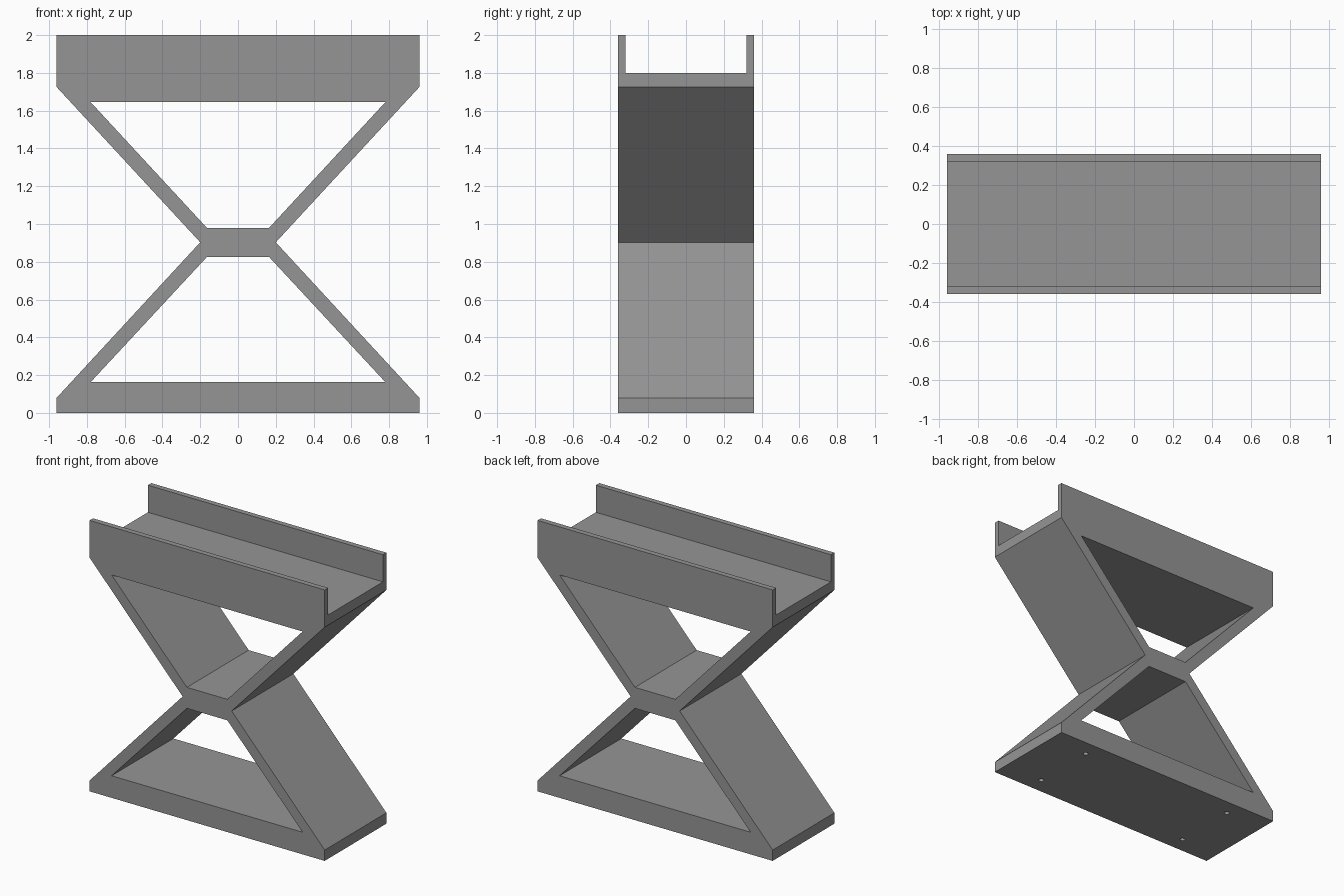
import bpy, bmesh

if "Cube" in bpy.data.objects:
    bpy.data.objects.remove(bpy.data.objects["Cube"])

HALF_Y = 0.36

grey = bpy.data.materials.new("mid grey")
grey.diffuse_color = (0.3, 0.3, 0.3, 1)
grey.use_nodes = True
grey.node_tree.nodes["Principled BSDF"].inputs["Base Color"].default_value = grey.diffuse_color


def prism(name, profile, half_y):
    """Extrude an x-z outline symmetrically along y."""
    bm = bmesh.new()
    face = bm.faces.new([bm.verts.new((x, -half_y, z)) for x, z in profile])
    ext = bmesh.ops.extrude_face_region(bm, geom=[face])
    moved = [v for v in ext["geom"] if isinstance(v, bmesh.types.BMVert)]
    bmesh.ops.translate(bm, verts=moved, vec=(0, 2 * half_y, 0))
    bmesh.ops.recalc_face_normals(bm, faces=bm.faces)
    mesh = bpy.data.meshes.new(name)
    bm.to_mesh(mesh)
    bm.free()
    mesh.materials.append(grey)
    obj = bpy.data.objects.new(name, mesh)
    bpy.context.collection.objects.link(obj)
    return obj


def mirrored(right_side):
    """Close a right-hand outline with its mirror image."""
    return right_side + [(-x, z) for x, z in reversed(right_side)]


# Hourglass body
body = prism("stand_body", mirrored(
    [(0.96, 0), (0.96, 0.08), (0.2, 0.903), (0.96, 1.725), (0.96, 2)]), HALF_Y)

# Lower and upper openings, and the channel along the top
cutters = [
    prism("lower_opening", mirrored([(0.78, 0.163), (0.165, 0.825)]), 0.5),
    prism("upper_opening", mirrored([(0.165, 0.98), (0.78, 1.645)]), 0.5),
    prism("top_channel", mirrored([(1.1, 1.8), (1.1, 2.2)]), 0.32),
]

# Blind screw holes under the base
for x in (-0.64, 0.64):
    for y in (-0.24, 0.24):
        bpy.ops.mesh.primitive_cylinder_add(
            vertices=24, radius=0.018, depth=0.2, location=(x, y, 0))
        hole = bpy.context.object
        hole.name = "screw_hole"
        hole.data.materials.append(grey)
        cutters.append(hole)

# Cut everything, then drop the helpers
for c in cutters:
    c.hide_render = True
    mod = body.modifiers.new(c.name, "BOOLEAN")
    mod.operation = "DIFFERENCE"
    mod.solver = "EXACT"
    mod.object = c
bpy.context.view_layer.objects.active = body
for mod in list(body.modifiers):
    bpy.ops.object.modifier_apply(modifier=mod.name)
for c in cutters:
    bpy.data.objects.remove(c, do_unlink=True)
